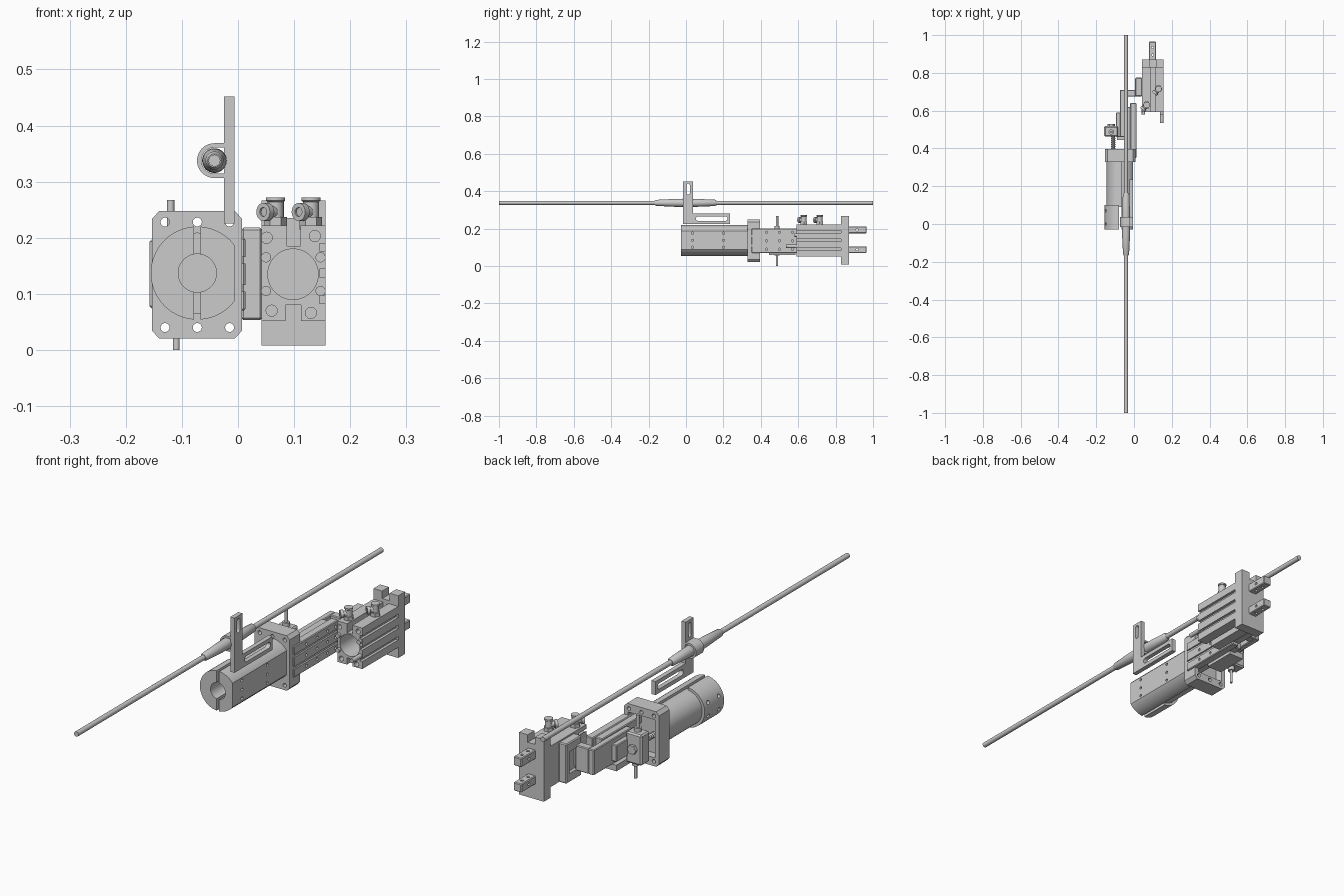
import bpy, bmesh, math
from mathutils import Vector

if "Cube" in bpy.data.objects:
    bpy.data.objects.remove(bpy.data.objects["Cube"])


def finish(name, bm):
    bmesh.ops.recalc_face_normals(bm, faces=bm.faces)
    me = bpy.data.meshes.new(name)
    bm.to_mesh(me)
    bm.free()
    ob = bpy.data.objects.new(name, me)
    bpy.context.collection.objects.link(ob)
    return ob


def prism(name, pts, a, b, axis='Y', bevel=0):
    """Extrude a profile: (x,z) along Y, (y,z) along X or (x,y) along Z."""
    def place(p, t):
        return {'Y': (p[0], t, p[1]), 'X': (t, p[0], p[1]), 'Z': (p[0], p[1], t)}[axis]
    bm = bmesh.new()
    lo = [bm.verts.new(place(p, a)) for p in pts]
    hi = [bm.verts.new(place(p, b)) for p in pts]
    bm.faces.new(lo)
    bm.faces.new(hi)
    for i in range(len(pts)):
        j = (i + 1) % len(pts)
        bm.faces.new((lo[i], lo[j], hi[j], hi[i]))
    if bevel:
        bmesh.ops.bevel(bm, geom=list(bm.edges), offset=bevel, segments=1, affect='EDGES')
    return finish(name, bm)


def box(name, x0, x1, y0, y1, z0, z1, bevel=0):
    return prism(name, [(x0, z0), (x1, z0), (x1, z1), (x0, z1)], y0, y1, 'Y', bevel)


def lathe(name, origin, direction, prof, n=24):
    """Closed solid of revolution from (distance, radius) pairs."""
    rot = Vector(direction).to_track_quat('Z', 'Y')
    bm = bmesh.new()
    rings = []
    for d, r in prof:
        rings.append([bm.verts.new(Vector(origin) + rot @ Vector((
            r * math.cos(math.tau * i / n), r * math.sin(math.tau * i / n), d))) for i in range(n)])
    for p, q in zip(rings, rings[1:]):
        for i in range(n):
            j = (i + 1) % n
            bm.faces.new((p[i], p[j], q[j], q[i]))
    bm.faces.new(rings[0])
    bm.faces.new(rings[-1])
    return finish(name, bm)


def rod(name, start, direction, length, r, n=24):
    return lathe(name, start, direction, [(0, r), (length, r)], n)


def cut(ob, cutters):
    for c in cutters:
        m = ob.modifiers.new('cut', 'BOOLEAN')
        m.operation, m.solver, m.object = 'DIFFERENCE', 'EXACT', c
    dg = bpy.context.evaluated_depsgraph_get()
    me = bpy.data.meshes.new_from_object(ob.evaluated_get(dg))
    ob.modifiers.clear()
    ob.data = me
    for c in cutters:
        bpy.data.objects.remove(c)
    return ob


def arc(cx, cz, r, a0, a1, n):
    return [(cx + r * math.cos(math.radians(a0 + (a1 - a0) * i / n)),
             cz + r * math.sin(math.radians(a0 + (a1 - a0) * i / n))) for i in range(n + 1)]


Y = (0, 1, 0)
X = (1, 0, 0)
UP = (0, 0, 1)

# Long rod with tapered sleeve
RX, RZ = -0.042, 0.3375
rod('long_rod', (RX, -1, RZ), Y, 2, 0.0105)
lathe('rod_sleeve', (RX, 0, RZ), Y, [(-.168, .012), (-.16, .016), (-.06, .021), (-.02, .022),
                                     (.03, .022), (.06, .021), (.155, .017), (.163, .012)], 32)

# L bracket with slots, and the strap around the sleeve
L = [(-.015, .225), (.235, .225), (.235, .281), (.038, .281), (.038, .452), (-.015, .452)]
slot = arc(.21, .253, .012, -90, 90, 8) + arc(.065, .253, .012, 90, 270, 8)
slot_v = arc(.0115, .432, .009, 0, 180, 8) + arc(.0115, .39, .009, 180, 360, 8)
cut(prism('l_bracket', L, -.025, -.006, 'X'),
    [prism('c', slot, -.1, .1, 'X'), prism('c', slot_v, -.1, .1, 'X')])
strap = ([(-.015, RZ + .031)] + arc(RX, RZ, .031, 90, 270, 20) + [(-.015, RZ - .031)]
         + [(-.015, RZ - .023)] + arc(RX, RZ, .023, 270, 90, 20) + [(-.015, RZ + .023)])
prism('bracket_strap', strap, -.015, .038)

# Clamp housing: split front ring, long right half shell, slimmer left core
CX, CZ = -.0725, .137


def housing(name, r, y0, y1, extra):
    return cut(rod(name, (CX, y0, CZ), Y, y1 - y0, r, 64),
               [rod('c', (CX, y0 - .1, CZ), Y, y1 - y0 + .2, .034, 48)] + extra)


housing('clamp_left_half', .083, -.028, .1,
        [box('c', CX - .006, .1, -.2, .5, 0, .3)]
        + [rod('c', (-.2, y, z), X, .06, .008, 16) for y in (.0, .07) for z in (.11, .165)])
housing('clamp_right_half', .083, -.028, .34,
        [box('c', -.3, CX + .006, -.2, .5, 0, .3), box('c', -.006, .1, -.2, .5, 0, .3)]
        + [rod('c', (-.03, y, z), X, .06, .006, 12) for y in (.035, .2) for z in (.1, .137, .175)])
housing('left_core', .072, .09, .34, [box('c', CX + .006, .1, -.2, .5, 0, .3)])

# Chamfered mounting flange, bolted, recessed at the back
cham = [(-.14, .02), (-.006, .02), (.007, .034), (.007, .234), (-.006, .248),
        (-.14, .248), (-.153, .234), (-.153, .034)]
cut(prism('flange', cham, .328, .396),
    [rod('c', (x, .3, z), Y, .2, .008, 16) for x in (-.13, CX, -.015) for z in (.04, .228)]
    + [box('c', -.135, -.012, .36, .45, .055, .213)])

# Linear slide behind the flange
slide = box('slide_rail_plate', -.02, .013, .35, .64, .07, .2, .003)
cut(slide, [box('c', .006, .03, .3, .7, z - .006, z + .006) for z in (.11, .16)]
    + [rod('c', (-.005, y, z), X, .04, .006, 12)
       for y in (.43, .5, .57, .62) for z in (.09, .135, .18)])
for i, z in enumerate((.09, .135, .18)):
    box('slide_rib_%d' % i, -.05, -.015, .36, .62, z - .016, z + .016, .003)
box('slide_carriage', -.074, -.048, .46, .71, .085, .19, .003)
box('carriage_step', -.095, -.07, .46, .59, .1, .17, .003)
box('end_plate', -.05, .012, .675, .71, .085, .19, .003)
box('lower_rail', -.09, -.02, .445, .585, .06, .085)

# Adjuster screw with its stop block and pins
lathe('adjuster_screw', (-.11, .36, .135), Y,
      [(i * .0055, .012 if i % 2 else .009) for i in range(22)], 16)
box('stop_block', -.158, -.085, .462, .518, .072, .199, .006)
rod('stop_nut', (-.12, .518, .135), Y, .012, .02, 6)
lathe('upper_pin', (-.12, .487, .19), UP, [(0, .014), (.025, .014), (.025, .0065), (.077, .0065)])
lathe('lower_pin', (-.11, .487, .08), (0, 0, -1), [(0, .014), (.025, .014), (.025, .006), (.08, .006)])

# Connecting block to the gripper
cut(box('connector_block', .006, .043, .675, .775, .053, .218, .004),
    [box('c', .0, .02, .695, .755, .09, .18)])
box('connector_bar', -.03, .02, .68, .705, .1, .175)

# Gripper body with bore, notches and side grooves
G = [(.042, .052), (.085, .052), (.085, .08), (.112, .08), (.112, .052), (.156, .052),
     (.156, .222), (.111, .222), (.111, .185), (.087, .185), (.087, .222), (.042, .222)]
cut(prism('gripper_body', G, .592, .84),
    [rod('c', (.098, .5, .135), Y, .3, .045, 48)]
    + [rod('c', (x, .55, z), Y, .09, .01, 16) for x, z in ((.051, .2), (.137, .203), (.06, .07), (.13, .066))]
    + [box('c', .145, .2, .5, .9, z - .007, z + .007) for z in (.09, .137, .183)])
for i, (x, z) in enumerate([(.147, .105), (.147, .165), (.05, .105), (.05, .165)]):
    y = .535 if i == 0 else .58
    rod('front_screw_%d' % i, (x, y, z), Y, .62 - y, .009, 16)

# Gripper back plate and the two fingers
P = [(.042, .008), (.156, .008), (.156, .266), (.116, .266), (.116, .235),
     (.082, .235), (.082, .266), (.042, .266)]
prism('back_plate', P, .828, .872)
for i, (z0, z1) in enumerate(((.07, .105), (.175, .212))):
    cut(box('finger_%d' % i, .08, .117, .85, .965, z0, z1, .003),
        [rod('c', (.0985, y, z0 - .02), UP, .1, .006, 12) for y in (.895, .935)]
        + [rod('c', (.05, .915, (z0 + z1) / 2), X, .1, .006, 12)])

# Elbow air fittings on top
for i, (x, y) in enumerate(((.067, .63), (.13, .715))):
    rod('fitting_base_%d' % i, (x, y, .215), UP, .022, .02, 6)
    lathe('fitting_post_%d' % i, (x, y, .23), UP,
          [(0, .014), (.034, .014), (.036, .017), (.042, .017)])
    lathe('fitting_nozzle_%d' % i, (x, y, .246), (-.65, -.75, 0),
          [(0, .012), (.02, .012), (.022, .016), (.034, .016), (.034, .008), (.03, .008)])

# Smooth the round surfaces and keep edges sharp
bpy.ops.object.select_all(action='SELECT')
bpy.context.view_layer.objects.active = bpy.data.objects['long_rod']
bpy.ops.object.shade_smooth_by_angle(angle=math.radians(35))
